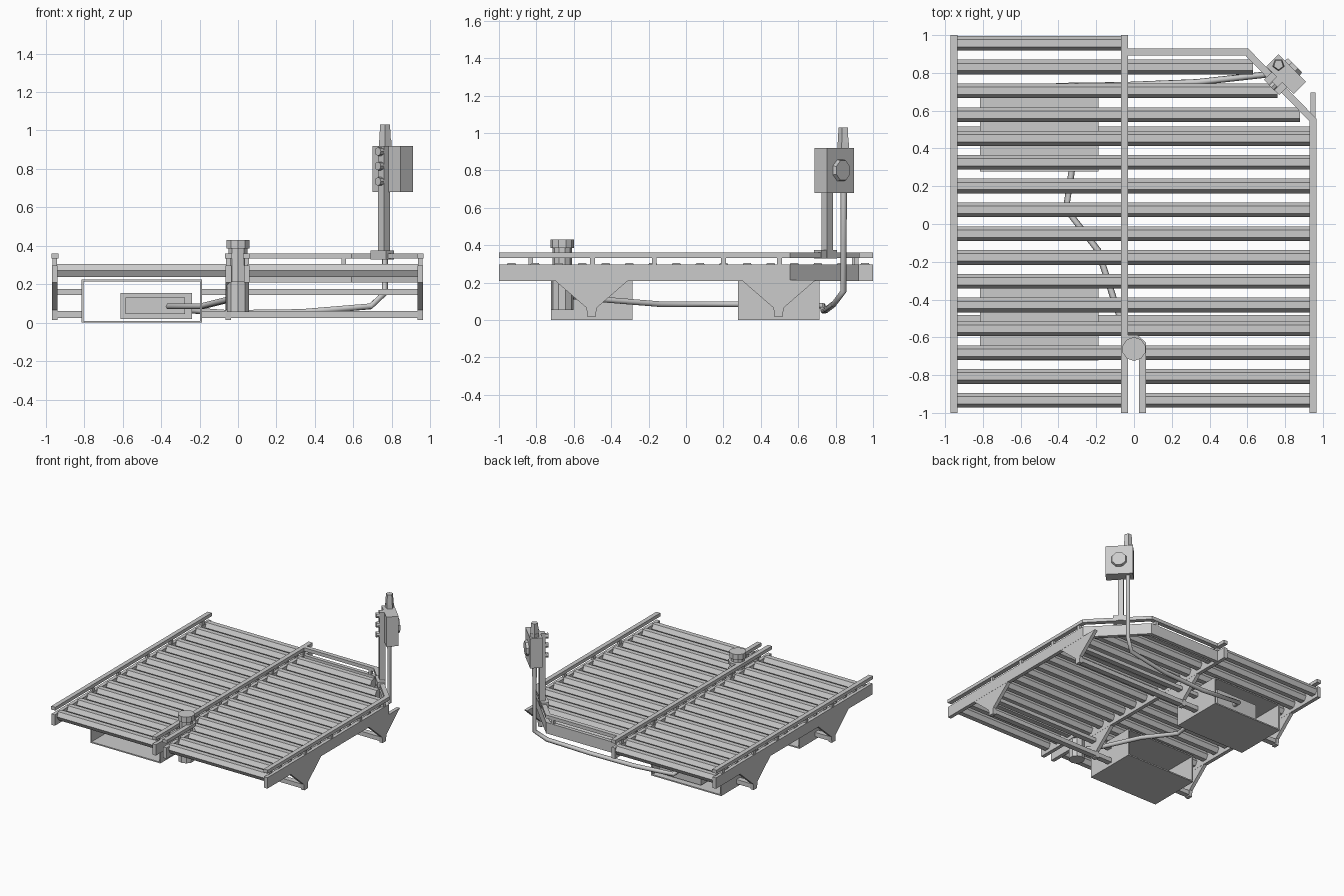
import bpy, bmesh, math
from mathutils import Vector, Matrix

if "Cube" in bpy.data.objects:
    bpy.data.objects.remove(bpy.data.objects["Cube"])


def finish(name, bm):
    bmesh.ops.recalc_face_normals(bm, faces=bm.faces)
    me = bpy.data.meshes.new(name)
    bm.to_mesh(me)
    bm.free()
    ob = bpy.data.objects.new(name, me)
    bpy.context.collection.objects.link(ob)
    return ob


def box(name, x0, x1, y0, y1, z0, z1):
    bm = bmesh.new()
    m = Matrix.Translation(((x0 + x1) / 2, (y0 + y1) / 2, (z0 + z1) / 2))
    bmesh.ops.create_cube(bm, size=1, matrix=m @ Matrix.Diagonal((x1 - x0, y1 - y0, z1 - z0, 1)))
    return finish(name, bm)


def turned_box(name, center, size, angle):
    ob = box(name, *[s for d in size for s in (-d / 2, d / 2)])
    ob.location = center
    ob.rotation_euler.z = angle
    return ob


def rod(name, a, b, r, n, r2=None, spin=0.0):
    a, b = Vector(a), Vector(b)
    bm = bmesh.new()
    m = Matrix.Translation((a + b) / 2) @ (b - a).to_track_quat('Z', 'Y').to_matrix().to_4x4()
    bmesh.ops.create_cone(bm, cap_ends=True, segments=n, radius1=r, radius2=r if r2 is None else r2,
                          depth=(b - a).length, matrix=m @ Matrix.Rotation(spin, 4, 'Z'))
    return finish(name, bm)


def prism(name, outline, offset):
    bm = bmesh.new()
    f = bm.faces.new([bm.verts.new(p) for p in outline])
    g = bmesh.ops.extrude_face_region(bm, geom=[f])['geom']
    bmesh.ops.translate(bm, vec=offset, verts=[v for v in g if isinstance(v, bmesh.types.BMVert)])
    return finish(name, bm)


def strip(name, path, width, z0, z1):
    """Mitred wall of rectangular section along a flat path."""
    pts = [Vector(p) for p in path]
    left, right = [], []
    for i, p in enumerate(pts):
        d = [(pts[j + 1] - pts[j]).normalized() for j in (i - 1, i) if 0 <= j < len(pts) - 1]
        n = [Vector((-e.y, e.x)) for e in d]
        m = sum(n, Vector((0, 0))).normalized()
        m *= width / 2 / m.dot(n[0])
        left.append(p + m)
        right.append(p - m)
    return prism(name, [(p.x, p.y, z0) for p in left + right[::-1]], (0, 0, z1 - z0))


def pipe(name, pts, r):
    cu = bpy.data.curves.new(name, 'CURVE')
    cu.dimensions = '3D'
    cu.bevel_depth = r
    cu.bevel_resolution = 1
    cu.use_fill_caps = True
    sp = cu.splines.new('POLY')
    sp.points.add(len(pts) - 1)
    for p, c in zip(sp.points, pts):
        p.co = (*c, 1)
    ob = bpy.data.objects.new(name, cu)
    bpy.context.collection.objects.link(ob)
    bpy.ops.object.select_all(action='DESELECT')
    ob.select_set(True)
    bpy.context.view_layer.objects.active = ob
    bpy.ops.object.convert(target='MESH')


# Side rails: frame wall below, guide rail above
rails = {
    "left": [(-0.953, -1), (-0.953, 1)],
    "middle": [(-0.05, -1), (-0.05, 1)],
    "right": [(0.948, -1), (0.948, 0.55), (0.598, 0.91), (-0.035, 0.91)],
    "short": [(0.045, -1), (0.045, -0.635), (0.01, -0.605), (-0.035, -0.605)],
}
for key, path in rails.items():
    strip(key + "_frame_wall", path, 0.03, 0.21, 0.298)
    strip(key + "_guide_rail", path, 0.036, 0.333, 0.36)

# Small posts holding the guide rails
posts = [(x, y) for x in (-0.953, -0.05, 0.948) for y in (-0.5, -0.17, 0.2, 0.5)]
posts += [(-0.953, 0.9), (-0.05, 0.9), (0.55, 0.91), (0.045, -0.83), (-0.05, -0.83)]
for x, y in posts:
    box("guide_post", x - 0.012, x + 0.012, y - 0.013, y + 0.013, 0.29, 0.34)

# Hexagonal rollers, right ones trimmed by the cut corner and the stop post
right_end = {1: 0.63, 2: 0.76, 3: 0.88}
for i in range(16):
    y = 0.957 - 0.126 * i
    rod("left_roller", (-0.945, y, 0.271), (-0.06, y, 0.271), 0.039, 6, spin=math.pi / 2)
    if i:
        start = 0.05 if i > 12 else -0.04
        rod("right_roller", (start, y, 0.271), (right_end.get(i, 0.94), y, 0.271), 0.039, 6, spin=math.pi / 2)

# Two support stations: brackets, cross bars and square duct
for yc in (-0.505, 0.495):
    half = [(0.2, 0.215), (0.027, 0.065), (0.022, 0.015)]
    for x in (-0.953, -0.05, 0.948):
        prof = [(x - 0.014, yc + s, z) for s, z in half] + [(x - 0.014, yc - s, z) for s, z in half[::-1]]
        prism("support_bracket", prof, (0.028, 0, 0))
    for z0, z1 in ((0.025, 0.06), (0.145, 0.175)):
        for x0, x1 in ((-0.96, -0.808), (-0.192, 0.955)):
            box("cross_bar", x0, x1, yc - 0.022, yc + 0.022, z0, z1)
    y0, y1, t = yc - 0.218, yc + 0.218, 0.01
    box("duct_floor", -0.814, -0.188, y0, y1, 0, t)
    box("duct_roof", -0.814, -0.188, y0, y1, 0.215, 0.225)
    box("duct_left_wall", -0.814, -0.804, y0, y1, t, 0.215)
    box("duct_right_wall", -0.198, -0.188, y0, y1, t, 0.215)

# Motor housing in the rear duct
box("motor_housing", -0.61, -0.24, 0.34, 0.68, 0.02, 0.155)
box("motor_panel", -0.585, -0.275, 0.325, 0.34, 0.045, 0.13)

# Stop post between the front rails
sx, sy = 0.0, -0.662
rod("stop_post_lower", (sx, sy, 0.055), (sx, sy, 0.215), 0.06, 10)
rod("stop_post_neck", (sx, sy, 0.215), (sx, sy, 0.39), 0.052, 10)
rod("stop_post_cap", (sx, sy, 0.385), (sx, sy, 0.43), 0.063, 10)

# Control station on the cut corner
turn = -math.pi / 4
turned_box("mast_base", (0.75, 0.745, 0.352), (0.115, 0.06, 0.045), turn)
turned_box("mast", (0.76, 0.755, 0.625), (0.043, 0.043, 0.59), turn)
turned_box("control_box", (0.805, 0.793, 0.8), (0.205, 0.092, 0.24), turn)
out = Vector((1, 1, 0)).normalized()
c = Vector((0.805, 0.793, 0))
dial = c + out * 0.045 + Vector((0.0, 0.0, 0.8))
rod("dial", dial, dial + out * 0.022, 0.062, 8, 0.056, spin=math.pi / 8)
for z in (0.89, 0.815, 0.735):
    p = Vector((0.745, 0.74, z))
    rod("push_button", p + out * 0.003, p - out * 0.025, 0.022, 8)
rod("lamp_base", (0.765, 0.843, 0.915), (0.765, 0.843, 0.95), 0.034, 5)
rod("lamp", (0.765, 0.843, 0.945), (0.765, 0.843, 1.03), 0.032, 5, 0.027)

# Cable pipes
pipe("stop_post_pipe", [(-0.33, 0.4, 0.085), (-0.33, 0.28, 0.085), (-0.36, 0.08, 0.085),
                        (-0.19, -0.14, 0.085), (-0.09, -0.45, 0.11), (-0.01, -0.64, 0.13)], 0.017)
pipe("control_pipe", [(-0.4, 0.67, 0.08), (-0.4, 0.735, 0.075), (-0.05, 0.735, 0.05), (0.33, 0.75, 0.055),
                      (0.69, 0.79, 0.085), (0.765, 0.843, 0.155), (0.765, 0.843, 0.7)], 0.017)
